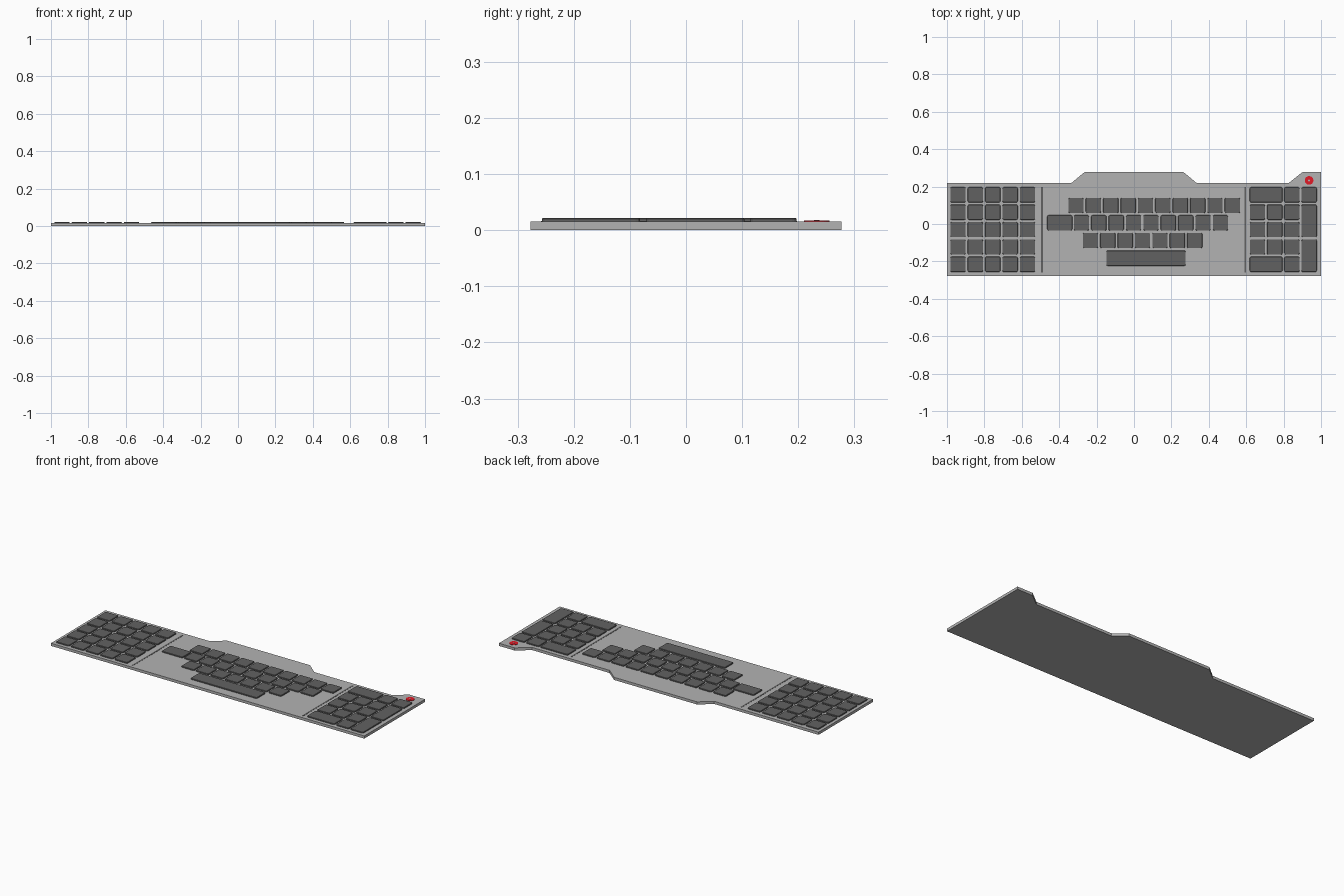
import bpy, bmesh

if "Cube" in bpy.data.objects:
    bpy.data.objects.remove(bpy.data.objects["Cube"])

TOP = 0.0155          # upper surface of the case
KEY_TOP = 0.0215
U = 0.0929            # key pitch
K = 0.082             # key size


def material(name, rgb):
    m = bpy.data.materials.new(name)
    m.diffuse_color = (*rgb, 1)
    m.use_nodes = True
    m.node_tree.nodes["Principled BSDF"].inputs["Base Color"].default_value = m.diffuse_color
    return m


dark = material("dark_grey", (0.12, 0.12, 0.12))
light = material("light_grey", (0.45, 0.45, 0.45))
red = material("red", (0.75, 0.01, 0.02))


def add_object(name, bm, mat, loc=(0, 0, 0)):
    me = bpy.data.meshes.new(name)
    bmesh.ops.recalc_face_normals(bm, faces=bm.faces[:])
    bm.to_mesh(me)
    bm.free()
    me.materials.append(mat)
    ob = bpy.data.objects.new(name, me)
    ob.location = loc
    bpy.context.collection.objects.link(ob)
    return ob


def box(name, x, y, w, h, z0, z1, mat, corner=0, rim=0):
    """Block with rounded vertical corners and a chamfered top rim."""
    bm = bmesh.new()
    bmesh.ops.create_cube(bm, size=1)
    bmesh.ops.scale(bm, vec=(w, h, z1 - z0), verts=bm.verts)
    if corner:
        upright = [e for e in bm.edges
                   if abs(e.verts[0].co.z - e.verts[1].co.z) > 1e-5]
        bmesh.ops.bevel(bm, geom=upright, offset=corner, segments=3,
                        profile=0.5, affect='EDGES')
    if rim:
        top = (z1 - z0) / 2 - 1e-5
        edges = [e for e in bm.edges if all(v.co.z > top for v in e.verts)]
        bmesh.ops.bevel(bm, geom=edges, offset=rim, segments=1,
                        profile=0.5, affect='EDGES')
    return add_object(name, bm, mat, (x, y, (z0 + z1) / 2))


def key(name, x, y, w=K, h=K):
    box(name, x, y, w, h, TOP - 0.001, KEY_TOP, dark, 0.008, 0.0015)


def disc(name, x, y, r, z0, z1, mat, sides=32):
    bm = bmesh.new()
    bmesh.ops.create_cone(bm, cap_ends=True, segments=sides,
                          radius1=r, radius2=r, depth=z1 - z0)
    return add_object(name, bm, mat, (x, y, (z0 + z1) / 2))


# Case: flat slab with a raised centre tab and a corner tab at the back
outline = [(-1, -0.277), (1, -0.277), (1, 0.277), (0.9, 0.277), (0.828, 0.22),
           (0.334, 0.22), (0.265, 0.277), (-0.265, 0.277), (-0.334, 0.22),
           (-1, 0.22)]
bm = bmesh.new()
face = bm.faces.new([bm.verts.new((x, y, 0)) for x, y in outline])
ext = bmesh.ops.extrude_face_region(bm, geom=[face], use_keep_orig=True)
bmesh.ops.translate(bm, vec=(0, 0, TOP), verts=[
    v for v in ext["geom"] if isinstance(v, bmesh.types.BMVert)])
add_object("case", bm, light)

# Divider strips between the three key groups
for side, x in (("left", -0.492), ("right", 0.594)):
    box(side + "_divider", x, -0.03, 0.009, 0.456, TOP - 0.001, TOP + 0.0008, dark)

# Left symbol pad: five by five
ROW0 = 0.156
for r in range(5):
    for c in range(5):
        key(f"symbol_key_{r}_{c}", -0.941 + c * U, ROW0 - r * U)

# Letter rows: start x, y, number of keys
for r, (x0, y, n) in enumerate([(-0.310, 0.099, 10), (-0.281, 0.006, 9),
                                (-0.233, -0.088, 7)]):
    for i in range(n):
        key(f"letter_key_{r}_{i}", x0 + i * U, y)
key("caps_key", -0.397, 0.006, 0.134)
key("space_key", 0.064, -0.183, 0.424)

# Right number pad
NX = [0.66 + c * 0.0921 for c in range(4)]
for r in (1, 2, 3):
    for c in range(3):
        key(f"number_key_{r}_{c}", NX[c], ROW0 - r * U)
WIDE = K + U
for name, r in (("divide_key", 0), ("zero_key", 4)):
    key(name, (NX[0] + NX[1]) / 2, ROW0 - r * U, WIDE)
key("multiply_key", NX[2], ROW0)
key("equals_key", NX[2], ROW0 - 4 * U)
key("minus_key", NX[3], ROW0)
key("plus_key", NX[3], ROW0 - 1.5 * U, K, WIDE)
key("enter_key", NX[3], ROW0 - 3.5 * U, K, WIDE)

# Red power button with a small pale centre
disc("power_button", 0.936, 0.233, 0.023, TOP - 0.001, TOP + 0.0018, red)
disc("power_button_dot", 0.936, 0.233, 0.005, TOP, TOP + 0.0022, light, 16)
